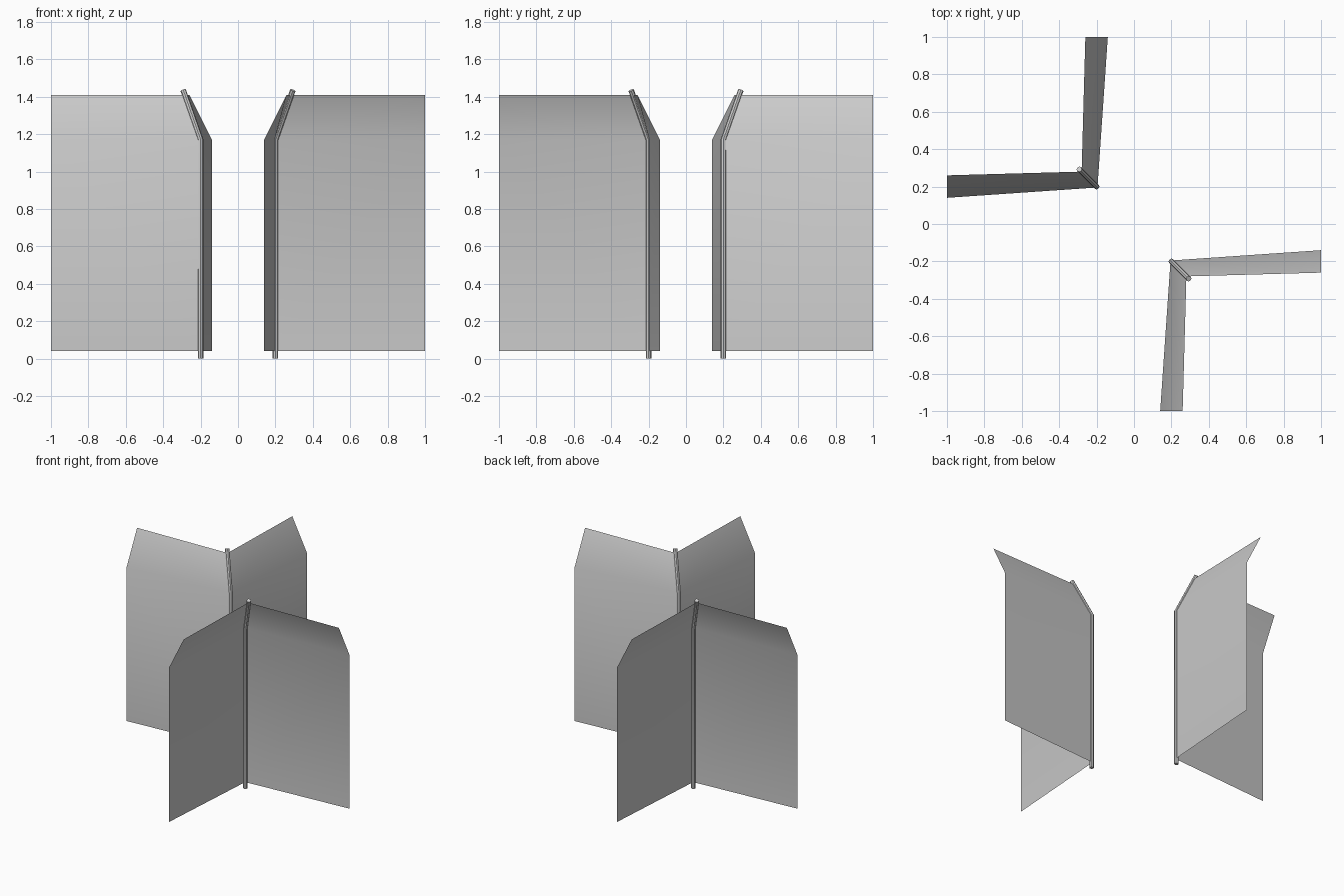
import bpy
import bmesh

if "Cube" in bpy.data.objects:
    bpy.data.objects.remove(bpy.data.objects["Cube"])

# Cross-section of the bent panel: (corner x, corner y, outer-end y, height)
PROFILE = [
    (0.20, -0.195, -0.14, 0.04),
    (0.20, -0.195, -0.14, 1.17),
    (0.283, -0.28, -0.26, 1.41),
]


def make_panel(name, place):
    """Thin sheet running from the post to the outer edge, top bent back."""
    bm = bmesh.new()
    rows = []
    for cx, cy, ey, z in PROFILE:
        rows.append([bm.verts.new((*place(cx, cy), z)),
                     bm.verts.new((*place(1.0, ey), z))])
    for a, b in zip(rows, rows[1:]):
        bm.faces.new((a[0], a[1], b[1], b[0])).smooth = True
    bmesh.ops.recalc_face_normals(bm, faces=bm.faces[:])
    mesh = bpy.data.meshes.new(name)
    bm.to_mesh(mesh)
    bm.free()
    obj = bpy.data.objects.new(name, mesh)
    bpy.context.collection.objects.link(obj)


def make_post(name, s):
    """Round post with a leaning top, swept along a bent path."""
    curve = bpy.data.curves.new(name, 'CURVE')
    curve.dimensions = '3D'
    curve.bevel_depth = 0.015
    curve.bevel_resolution = 2
    curve.use_fill_caps = True
    path = [(0.2, 0.0), (0.2, 1.17), (0.293, 1.435)]
    spline = curve.splines.new('POLY')
    spline.points.add(len(path) - 1)
    for point, (d, z) in zip(spline.points, path):
        point.co = (s * d, -s * d, z, 1)
    obj = bpy.data.objects.new(name, curve)
    bpy.context.collection.objects.link(obj)
    # Turn the path into a mesh
    bpy.ops.object.select_all(action='DESELECT')
    obj.select_set(True)
    bpy.context.view_layer.objects.active = obj
    bpy.ops.object.convert(target='MESH')
    bpy.ops.object.shade_smooth_by_angle()


# Two opposite corners, each with one post and two panels
for label, s in (("front", 1), ("back", -1)):
    make_post(label + "_post", s)
    make_panel(label + "_side_panel", lambda x, y: (s * x, s * y))
    make_panel(label + "_end_panel", lambda x, y: (-s * y, -s * x))
